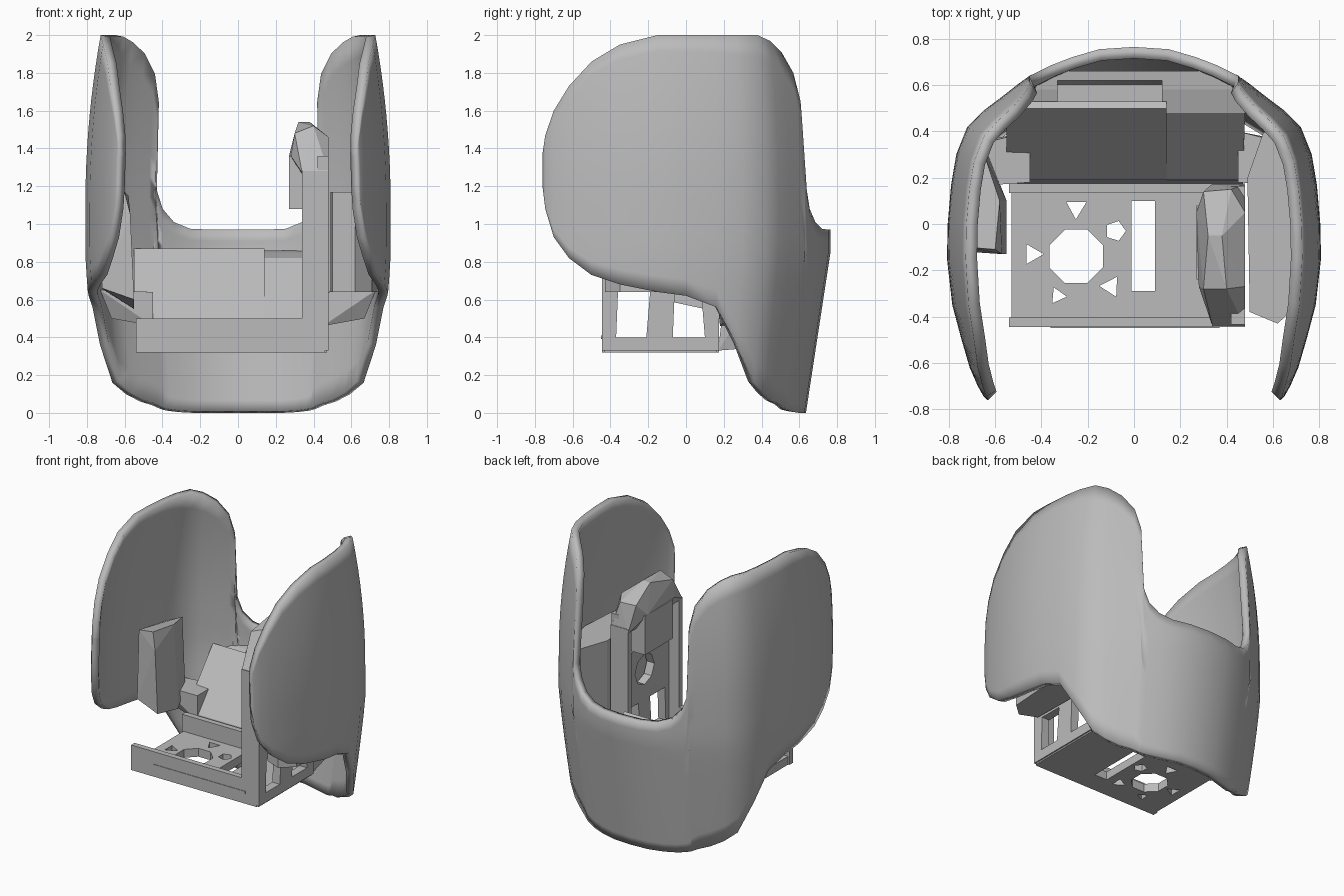
import bpy, bmesh, math
from mathutils import Vector

cube = bpy.data.objects.get("Cube")
if cube:
    bpy.data.objects.remove(cube, do_unlink=True)

grey = bpy.data.materials.new("plain_grey")
grey.use_nodes = True
COLOUR = (0.5, 0.5, 0.5, 1)
grey.diffuse_color = COLOUR
grey.node_tree.nodes["Principled BSDF"].inputs["Base Color"].default_value = COLOUR


def finish(name, bm):
    mesh = bpy.data.meshes.new(name)
    bm.to_mesh(mesh)
    bm.free()
    mesh.materials.append(grey)
    obj = bpy.data.objects.new(name, mesh)
    bpy.context.collection.objects.link(obj)
    return obj


def hull(name, points):
    """Convex solid around a few corner points."""
    bm = bmesh.new()
    for p in points:
        bm.verts.new(p)
    res = bmesh.ops.convex_hull(bm, input=bm.verts[:])
    loose = [v for v in bm.verts if not v.link_faces]
    bmesh.ops.delete(bm, geom=loose, context='VERTS')
    bmesh.ops.recalc_face_normals(bm, faces=bm.faces[:])
    return finish(name, bm)


def box(name, x, y, z):
    return hull(name, [(a, b, c) for a in x for b in y for c in z])


def prism(name, outline, low, high):
    return hull(name, [(x, y, z) for x, y in outline for z in (low, high)])


def cut(target, cutter):
    mod = target.modifiers.new("cut", 'BOOLEAN')
    mod.operation = 'DIFFERENCE'
    mod.solver = 'EXACT'
    mod.object = cutter
    cutter.hide_render = True
    cutter.hide_viewport = True
    cutter.hide_set(True)


def ring(cx, cy, radius, sides, turn=0.0):
    return [(cx + radius * math.cos(turn + math.tau * k / sides),
             cy + radius * math.sin(turn + math.tau * k / sides)) for k in range(sides)]


# Curved outer shell: half outline as x, y, lower edge, upper edge
HALF = [
    (0, .765, 0, .97), (.15, .755, 0, .97), (.27, .72, 0, .975),
    (.36, .685, .005, 1.01), (.42, .655, .012, 1.08), (.452, .64, .02, 1.18),
    (.465, .63, .025, 1.65), (.5, .605, .04, 1.8), (.57, .55, .06, 1.91),
    (.65, .49, .1, 1.97), (.72, .42, .16, 2), (.768, .3, .36, 2),
    (.79, .17, .56, 2), (.805, 0, .62, 2), (.808, -.15, .64, 2),
    (.785, -.35, .68, 1.95), (.745, -.5, .73, 1.86), (.71, -.62, .82, 1.73),
    (.675, -.7, .93, 1.6), (.65, -.745, 1.08, 1.47), (.635, -.76, 1.2, 1.37),
]
ROWS = 16


def shell_point(x, y, z):
    low = max(0, 1 - z / .85)
    high = max(0, (z - 1.1) / .9) ** 2
    sx = 1 - .1 * low ** 1.3 - .1 * high
    sy = 1 - .17 * low - .1 * high if y > 0 else 1
    return Vector((x * sx, y * sy, z))


bm = bmesh.new()
columns = [(-x, y, a, b) for x, y, a, b in HALF[:0:-1]] + HALF
grid = [[bm.verts.new(shell_point(x, y, a + (b - a) * r / ROWS)) for r in range(ROWS + 1)]
        for x, y, a, b in columns]
for left, right in zip(grid, grid[1:]):
    for r in range(ROWS):
        bm.faces.new((left[r], left[r + 1], right[r + 1], right[r]))
shell = finish("outer_shell", bm)
solid = shell.modifiers.new("wall", 'SOLIDIFY')
solid.thickness = .05
solid.offset = -1
bpy.context.view_layer.objects.active = shell
shell.select_set(True)
bpy.ops.object.shade_smooth_by_angle(angle=math.radians(35))
shell.select_set(False)

# Bracket: shared depth range with a folded lip along each long edge
FRONT, BACK, LIP = -.445, .175, .04
EDGES = {"front": (FRONT, FRONT + LIP), "back": (BACK - LIP, BACK)}
floor = box("bracket_floor", (-.53, .47), (FRONT + .01, BACK - .01), (.32, .38))
upright = box("bracket_upright", (.42, .48), (FRONT + .01, BACK - .01), (.33, 1.36))
for side, span in EDGES.items():
    box(side + "_floor_lip", (-.54, .46), span, (.32, .5))
    box(side + "_upright_lip", (.34, .48), span, (.33, 1.28))
box("front_lip_groove_plate", (-.36, .37), (FRONT - .004, FRONT), (.39, .41))

# Openings in the bracket floor
holes = [ring(-.25, -.14, .125, 8, math.pi / 8),
         [(-.01, -.29), (.09, -.29), (.09, .1), (-.01, .1)],
         ring(-.44, -.13, .05, 3), ring(-.25, .07, .05, 3, .5),
         ring(-.08, -.03, .045, 5), ring(-.1, -.27, .05, 3, 1),
         ring(-.33, -.31, .04, 3, 2)]
for i, outline in enumerate(holes):
    cut(floor, prism(f"floor_cutter_{i}", outline, .2, .6))

# Openings in the upright, drawn in depth and height
windows = [[(-.37, .4), (-.21, .4), (-.19, .64), (-.36, .64)],
           [(-.07, .4), (.1, .4), (.08, .64), (-.06, .64)],
           ring(-.13, .86, .11, 8), ring(-.13, 1.18, .06, 6),
           ring(.03, 1.05, .05, 3, 1), ring(-.3, 1.05, .05, 3, 2)]
for i, outline in enumerate(windows):
    cut(upright, hull(f"upright_cutter_{i}", [(x, y, z) for y, z in outline for x in (.3, .6)]))

# Faceted cap over the top of the upright
hull("upright_cap", [
    (.34, FRONT, 1.27), (.48, FRONT, 1.27), (.28, -.27, 1.36), (.34, BACK, 1.25),
    (.48, BACK, 1.25), (.27, .05, 1.36), (.3, -.28, 1.48), (.4, -.28, 1.52),
    (.48, -.27, 1.46), (.32, -.05, 1.54), (.38, -.05, 1.54), (.48, .05, 1.46),
    (.3, .14, 1.45), (.42, .15, 1.45)])
box("upright_boss", (.27, .43), (-.24, .08), (1.08, 1.36))

# Sloped rear mount joining the bracket to the shell
mount = hull("rear_mount", [
    (-.54, .17, .33), (.47, .17, .33), (-.54, .19, .5), (.47, .19, .5),
    (-.54, .48, .82), (.48, .48, .82), (-.46, .58, .85), (.46, .58, .85),
    (-.33, .66, .86), (.33, .66, .86), (-.4, .55, .36), (.4, .55, .36)])
cut(mount, box("mount_slot_cutter", (-.33, .12), (.53, .62), (.6, 1.2)))
hull("slope_plate", [(x, y, z) for x in (-.55, .14)
                     for y, z in ((.19, .5), (.5, .85), (.5, .87), (.53, .85), (.21, .48))])

# Side pads on the inner walls
hull("right_pad", [
    (-.55, -.13, .6), (-.57, -.13, 1.05), (-.6, -.11, 1.17), (-.72, -.12, .66),
    (-.72, -.1, 1.15), (-.55, .1, .55), (-.58, .1, 1.15), (-.63, .3, .6),
    (-.64, .28, 1.12), (-.72, .2, 1.1), (-.71, .25, .65)])
hull("left_pad", [(x, y, z) for z in (.64, 1.17) for x, y in
                  ((.49, .2), (.5, -.38), (.62, -.43), (.71, -.35), (.74, .1), (.69, .3), (.56, .4))])
for side, sign in (("right", -1), ("left", 1)):
    hull(side + "_strut", [(sign * x, y, z) for x, y, z in (
        (.45, .18, .46), (.45, .4, .46), (.45, .18, .64), (.45, .4, .64),
        (.67, .22, .5), (.65, .36, .5), (.73, .16, .65), (.69, .34, .65))])
